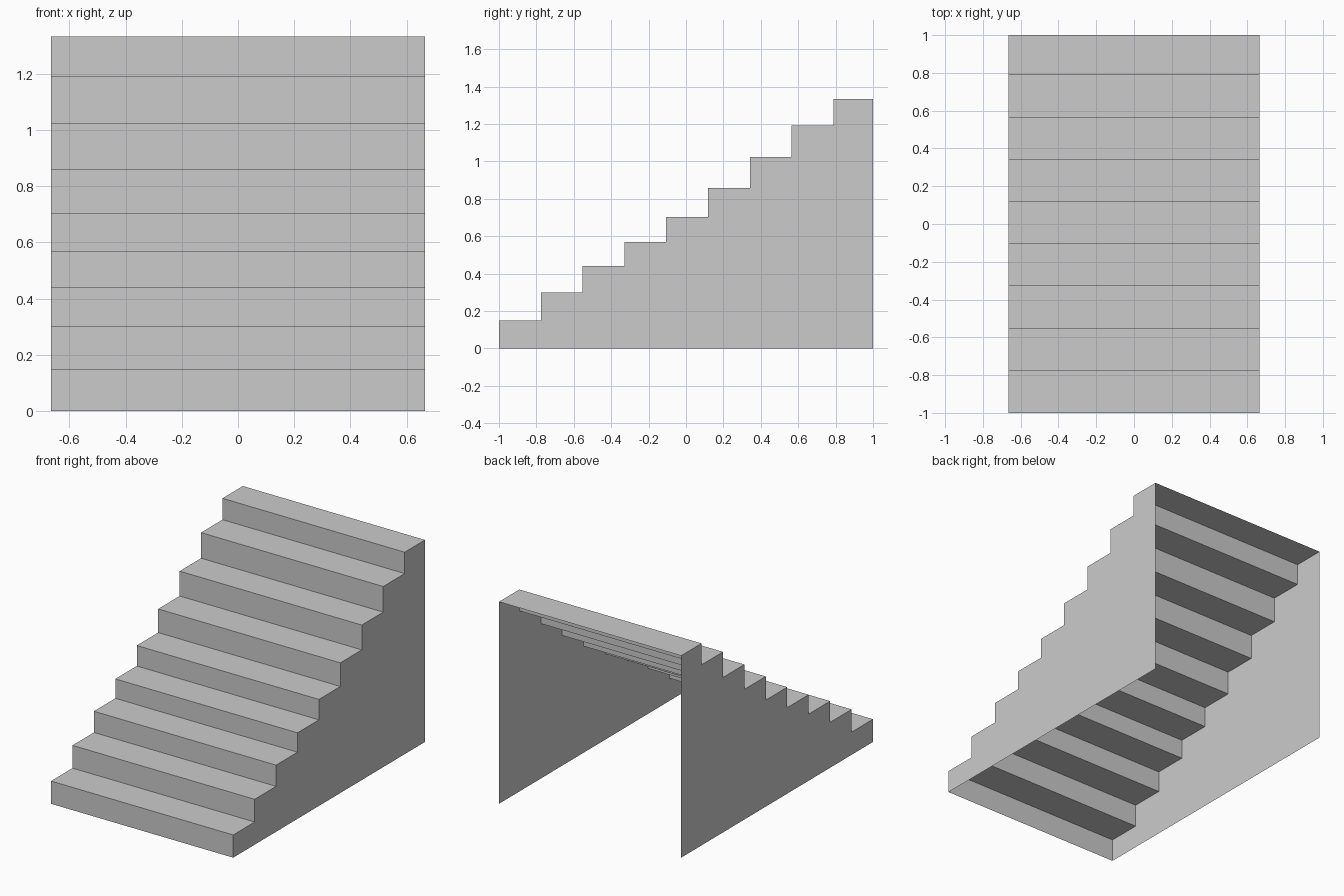
import bpy, bmesh

if "Cube" in bpy.data.objects:
    bpy.data.objects.remove(bpy.data.objects["Cube"])

HALF_W = 0.665
RUN = 0.2235
HEIGHTS = [0.15, 0.30, 0.44, 0.568, 0.703, 0.859, 1.023, 1.192, 1.333]

# Stepped profile (y, z) from the front foot to the top back edge
profile = [(-1.0, 0.0)]
for i, z in enumerate(HEIGHTS):
    end = 1.0 if i == len(HEIGHTS) - 1 else -1 + RUN * (i + 1)
    profile += [(profile[-1][0], z), (end, z)]


def make_object(name, bm):
    mesh = bpy.data.meshes.new(name)
    bm.to_mesh(mesh)
    bm.free()
    obj = bpy.data.objects.new(name, mesh)
    bpy.context.collection.objects.link(obj)
    return obj


# Treads and risers: one folded sheet, open underneath and at the back
bm = bmesh.new()
rows = [[bm.verts.new((x, y, z)) for x in (-HALF_W, HALF_W)] for y, z in profile]
for a, b in zip(rows, rows[1:]):
    bm.faces.new((a[0], a[1], b[1], b[0]))
make_object("treads_and_risers", bm)

# Side walls: thin stepped panels, split into one column per step
for name, x in (("left_wall", -HALF_W), ("right_wall", HALF_W)):
    bm = bmesh.new()
    outline = [bm.verts.new((x, y, z)) for y, z in profile + [(1.0, 0.0)]]
    if x > 0:
        outline.reverse()
    face = bm.faces.new(outline)
    face.normal_update()
    if face.normal.x * x < 0:
        face.normal_flip()
    make_object(name, bm)
